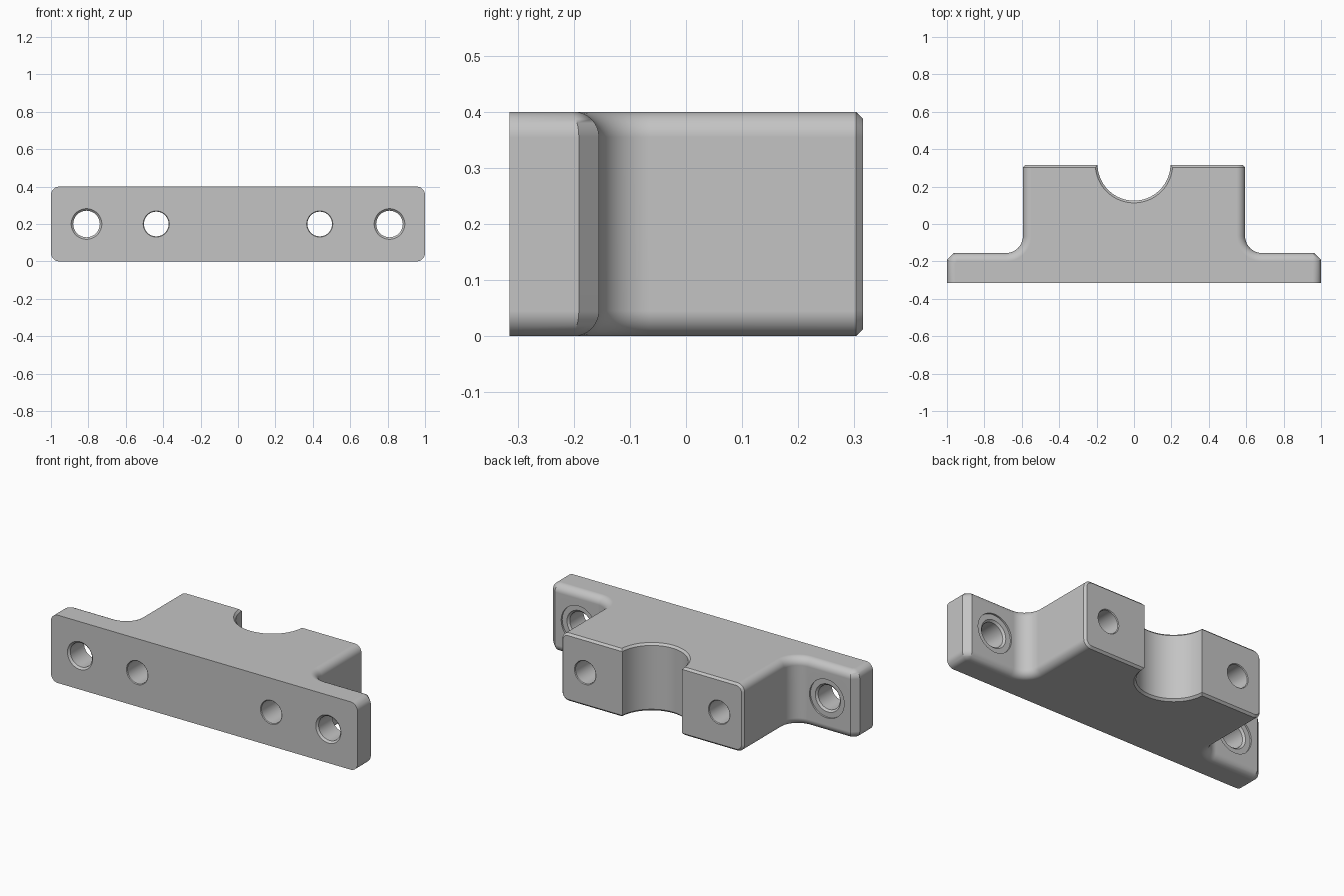
import bpy, bmesh
from math import sin, cos, pi, asin, hypot, tan

if "Cube" in bpy.data.objects:
    bpy.data.objects.remove(bpy.data.objects["Cube"])

HEIGHT, FRONT, BACK = 0.4, -0.315, 0.315
FLANGE_Y, BLOCK_X, FILLET = -0.155, 0.594, 0.09
ROUND, CHAMFER, CORNER = 0.045, 0.012, 0.036
BORE_Y, BORE_R = 0.32, 0.195

metal = bpy.data.materials.new("Plain grey metal")
metal.use_nodes = True
grey = (0.55, 0.55, 0.55, 1)
metal.diffuse_color = grey
metal.node_tree.nodes["Principled BSDF"].inputs["Base Color"].default_value = grey


def make_object(name, bm):
    bmesh.ops.recalc_face_normals(bm, faces=bm.faces)
    mesh = bpy.data.meshes.new(name)
    bm.to_mesh(mesh)
    bm.free()
    mesh.materials.append(metal)
    obj = bpy.data.objects.new(name, mesh)
    bpy.context.collection.objects.link(obj)
    return obj


def outline(e):
    """Plan section, with its sides moved inward by e."""
    k = e * tan(pi / 8)
    right = [(1 - e, FRONT), (1 - e, FLANGE_Y - CORNER - k),
             (1 - CORNER - k, FLANGE_Y - e)]
    cx, cy, r, n = BLOCK_X + FILLET, FLANGE_Y + FILLET, FILLET + e, 12
    for i in range(n + 1):
        a = -pi / 2 - i / n * pi / 2
        right.append((cx + r * cos(a), cy + r * sin(a)))
    right.append((BLOCK_X - e, BACK))
    start, n = asin((BACK - BORE_Y) / BORE_R), 40
    bore = []
    for i in range(n + 1):
        a = start - i / n * (pi + 2 * start)
        bore.append((BORE_R * cos(a), BORE_Y + BORE_R * sin(a)))
    return right + bore + [(-x, y) for x, y in reversed(right)]


# Body: plan sections stacked with rounded upper and lower side edges
steps = 8
levels = []
for i in range(steps + 1):
    a = i / steps * pi / 2
    levels.append((ROUND * (1 - cos(a)), ROUND * (1 - sin(a))))
levels += [(HEIGHT - z, e) for z, e in reversed(levels)]

bm = bmesh.new()
rings = [[bm.verts.new((x, y, z)) for x, y in outline(e)] for z, e in levels]
for low, high in zip(rings, rings[1:]):
    for i in range(len(low)):
        j = (i + 1) % len(low)
        bm.faces.new((low[i], low[j], high[j], high[i]))
bm.faces.new(rings[0])
bm.faces.new(rings[-1])
bmesh.ops.recalc_face_normals(bm, faces=bm.faces)
bmesh.ops.dissolve_limit(bm, angle_limit=0.002, verts=bm.verts, edges=bm.edges)


# Small chamfer around the back pads and the bore rims
def needs_chamfer(edge):
    p, q = (v.co for v in edge.verts)
    if abs(p.x - q.x) < 1e-4 and abs(p.x) < 0.3:
        return False
    on_back = all(v.y > BACK - 1e-4 for v in (p, q))
    on_bore = all(abs(hypot(v.x, v.y - BORE_Y) - BORE_R) < 1e-4 for v in (p, q))
    return on_back or on_bore


bmesh.ops.bevel(bm, geom=[e for e in bm.edges if needs_chamfer(e)], offset=CHAMFER,
                offset_type='OFFSET', segments=1, profile=0.5,
                affect='EDGES', clamp_overlap=False)
body = make_object("bracket_body", bm)


# Holes: turned cutters along y, given as (y, radius) profiles
def add_turned(bm, x, profile, n=48):
    rings = [[bm.verts.new((x + r * cos(2 * pi * i / n), y,
                            HEIGHT / 2 + r * sin(2 * pi * i / n)))
              for i in range(n)] for y, r in profile]
    for a, b in zip(rings, rings[1:]):
        for i in range(n):
            j = (i + 1) % n
            bm.faces.new((a[i], a[j], b[j], b[i]))
    bm.faces.new(rings[0])
    bm.faces.new(rings[-1])


def hole(front, back, r, c):
    return [(front - 0.05, r + c), (front, r + c), (front + c, r),
            (back - c, r), (back, r + c)]


SPOT_Y, SPOT_R = FLANGE_Y - 0.01, 0.113
bm = bmesh.new()
for side in (-1, 1):
    add_turned(bm, side * 0.81,
               hole(FRONT, SPOT_Y, 0.071, 0.011) + [(SPOT_Y, SPOT_R), (0, SPOT_R)])
    add_turned(bm, side * 0.437,
               hole(FRONT, BACK, 0.066, 0.004) + [(BACK + 0.05, 0.07)])
cutter = make_object("hole_cutter", bm)
cutter.hide_render = True

bpy.context.view_layer.objects.active = body
body.select_set(True)
cut = body.modifiers.new("Holes", 'BOOLEAN')
cut.operation, cut.solver, cut.object = 'DIFFERENCE', 'EXACT', cutter
bpy.ops.object.modifier_apply(modifier=cut.name)
bpy.data.objects.remove(cutter)

# Smooth rounds with crisp chamfers and flat faces
bpy.ops.object.shade_smooth_by_angle(angle=pi / 6)
normals = body.modifiers.new("Flat face normals", 'WEIGHTED_NORMAL')
normals.keep_sharp = True
